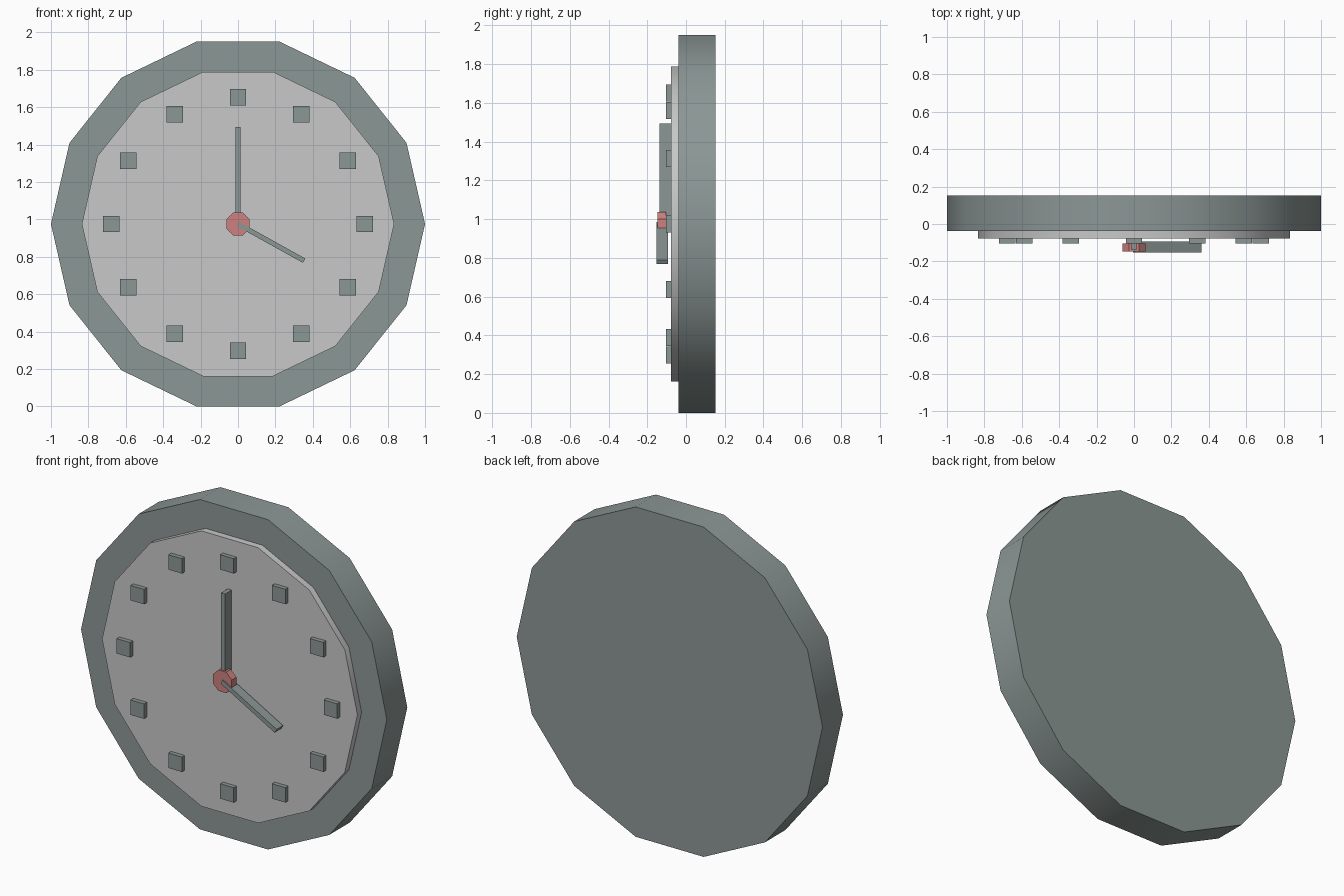
import bpy
import math

if "Cube" in bpy.data.objects:
    bpy.data.objects.remove(bpy.data.objects["Cube"])

CZ = math.cos(math.pi / 14)  # height of the clock centre


def material(name, rgb):
    m = bpy.data.materials.new(name)
    m.diffuse_color = (*rgb, 1)
    m.use_nodes = True
    m.node_tree.nodes["Principled BSDF"].inputs["Base Color"].default_value = m.diffuse_color
    return m


GREY = material("grey_green", (0.26, 0.31, 0.30))
PALE = material("pale_grey", (0.57, 0.58, 0.57))
RED = material("soft_red", (0.61, 0.22, 0.21))


def disc(name, sides, radius, y0, y1, mat, turn=0.0):
    """Prism facing -y, spanning y0 to y1, with a corner at +x when turn is 0."""
    bpy.ops.mesh.primitive_cylinder_add(vertices=sides, radius=radius, depth=y1 - y0)
    ob = bpy.context.object
    ob.name = name
    for v in ob.data.vertices:
        a = math.atan2(v.co.y, v.co.x) + turn
        v.co = (radius * math.cos(a), v.co.z, radius * math.sin(a))
    ob.data.flip_normals()
    ob.location = (0, (y0 + y1) / 2, CZ)
    ob.data.materials.append(mat)
    bpy.ops.object.shade_smooth_by_angle(angle=math.radians(30))
    return ob


def block(name, x0, x1, half, y0, y1, mat, at=(0, 0), angle=0.0):
    """Box from x0 to x1 along its own axis, placed and turned in the xz plane."""
    bpy.ops.mesh.primitive_cube_add(size=1)
    ob = bpy.context.object
    ob.name = name
    for v in ob.data.vertices:
        v.co.x = x1 if v.co.x > 0 else x0
        v.co.y *= y1 - y0
        v.co.z *= 2 * half
    ob.location = (at[0], (y0 + y1) / 2, CZ + at[1])
    ob.rotation_euler = (0, -angle, 0)
    ob.data.materials.append(mat)
    return ob


# case and raised dial
disc("case", 14, 1.0, -0.038, 0.153, GREY)
disc("dial", 14, 0.835, -0.077, -0.03, PALE)

# upright square hour markers
for i in range(12):
    a = i * math.pi / 6
    block(f"hour_marker_{i + 1}", -0.044, 0.044, 0.044, -0.103, -0.07, GREY,
          at=(0.677 * math.cos(a), 0.677 * math.sin(a)))

# hands and centre cap
block("minute_hand", 0, 0.518, 0.013, -0.138, -0.077, GREY, angle=math.pi / 2)
block("hour_hand", 0, 0.404, 0.013, -0.153, -0.093, GREY, angle=math.radians(-29))
disc("centre_cap", 8, 0.067, -0.147, -0.103, RED, turn=math.pi / 8)

# 14 sides start on the y axis, so turn the rims to put a corner at each side
for name in ("case", "dial"):
    bpy.data.objects[name].rotation_euler = (0, math.pi / 14, 0)
